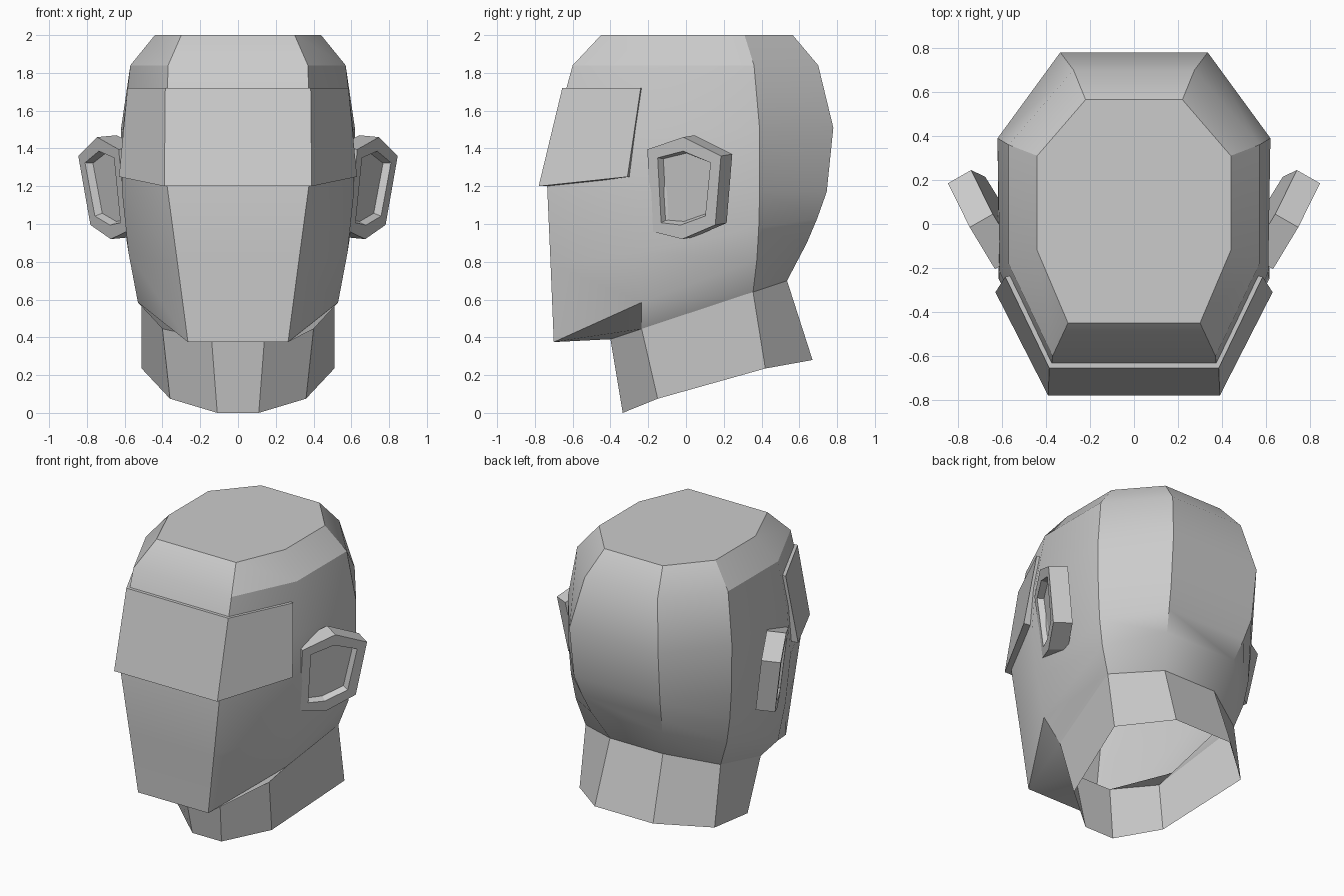
import bpy, bmesh, math
from mathutils import Vector

cube = bpy.data.objects.get("Cube")
if cube:
    bpy.data.objects.remove(cube)

# One plain colour
grey = bpy.data.materials.new("plain_grey")
grey.use_nodes = True
colour = (0.6, 0.6, 0.6, 1)
grey.diffuse_color = colour
grey.node_tree.nodes["Principled BSDF"].inputs["Base Color"].default_value = colour


def finish(name, bm, smooth=False):
    bmesh.ops.recalc_face_normals(bm, faces=bm.faces)
    mesh = bpy.data.meshes.new(name)
    bm.to_mesh(mesh)
    bm.free()
    mesh.materials.append(grey)
    obj = bpy.data.objects.new(name, mesh)
    bpy.context.collection.objects.link(obj)
    if smooth:
        bpy.ops.object.select_all(action="DESELECT")
        obj.select_set(True)
        bpy.context.view_layer.objects.active = obj
        bpy.ops.object.shade_smooth_by_angle(angle=math.radians(30))
    return obj


def mirrored(half):
    """Full ring from the points of its +x half, front to back."""
    return half + [(-x, y, z) for x, y, z in reversed(half)]


def bridge(bm, a, b):
    for i in range(len(a)):
        j = (i + 1) % len(a)
        bm.faces.new((a[i], a[j], b[j], b[i]))


# Head and neck: octagonal rings from crown to open neck (front, side, side, back)
rings = [
    [(.30, -.45, 2), (.44, -.12, 2), (.44, .31, 2), (.22, .565, 2)],
    [(.37, -.60, 1.84), (.57, -.18, 1.84), (.57, .36, 1.84), (.275, .70, 1.84)],
    [(.38, -.69, 1.51), (.61, -.22, 1.5), (.62, .39, 1.5), (.335, .78, 1.51)],
    [(.375, -.735, 1.2), (.615, -.25, 1.18), (.615, .39, 1.17), (.325, .745, 1.17)],
    [(.32, -.717, .79), (.58, -.245, .85), (.60, .385, .98), (.30, .695, 1.03)],
    [(.265, -.70, .375), (.53, -.235, .585), (.57, .375, .81), (.27, .64, .90)],
    [(.14, -.40, .39), (.40, -.235, .445), (.51, .355, .64), (.20, .535, .70)],
    [(.11, -.335, 0), (.36, -.15, .075), (.51, .42, .235), (.22, .67, .28)],
]
bm = bmesh.new()
loops = [[bm.verts.new(p) for p in mirrored(r)] for r in rings]
bm.faces.new(loops[0])
for upper, lower in zip(loops, loops[1:]):
    bridge(bm, upper, lower)
finish("head_and_neck", bm, smooth=True)

# Brow plate: wedge wrapped around the forehead, inner side sunk into the head
bm = bmesh.new()
top = [(.585, -.24, 1.72), (.385, -.655, 1.72)]
bottom = [(.63, -.31, 1.25), (.39, -.78, 1.20)]
sink = [Vector((-.09, .02, 0)), Vector((-.06, .12, 0))]
sections = []
for t, b, s in zip(top, bottom, sink):
    t, b = Vector(t), Vector(b)
    sections.append([t, b, b + s, t + s])
flip = lambda sec: [Vector((-p.x, p.y, p.z)) for p in sec]
sections += [flip(sections[1]), flip(sections[0])]
cols = [[bm.verts.new(p) for p in s] for s in sections]
for a, b in zip(cols, cols[1:]):
    bridge(bm, a, b)
bm.faces.new(cols[0])
bm.faces.new(cols[-1])
finish("brow_plate", bm)

# Ears: tilted hexagonal slabs with a recessed panel, given as (y, z)
outline = [(-.205, 1.395), (-.015, 1.46), (.185, 1.36),
           (.155, .995), (-.02, .92), (-.18, .96)]
for name, side in (("left_ear", 1), ("right_ear", -1)):
    bm = bmesh.new()
    front, back = [], []
    for y, z in outline:
        x = .63 + .56 * (y + .2) + .13 * (z - 1.36)
        front.append(bm.verts.new((side * x, y, z)))
        back.append(bm.verts.new((side * (x - .105), y + .06, z + .01)))
    panel = bm.faces.new(front)
    bm.faces.new(back)
    bridge(bm, front, back)
    bmesh.ops.recalc_face_normals(bm, faces=bm.faces)
    bmesh.ops.inset_individual(bm, faces=[panel], thickness=.075)
    bmesh.ops.inset_individual(bm, faces=[panel], thickness=.015, depth=-.04)
    finish(name, bm)
